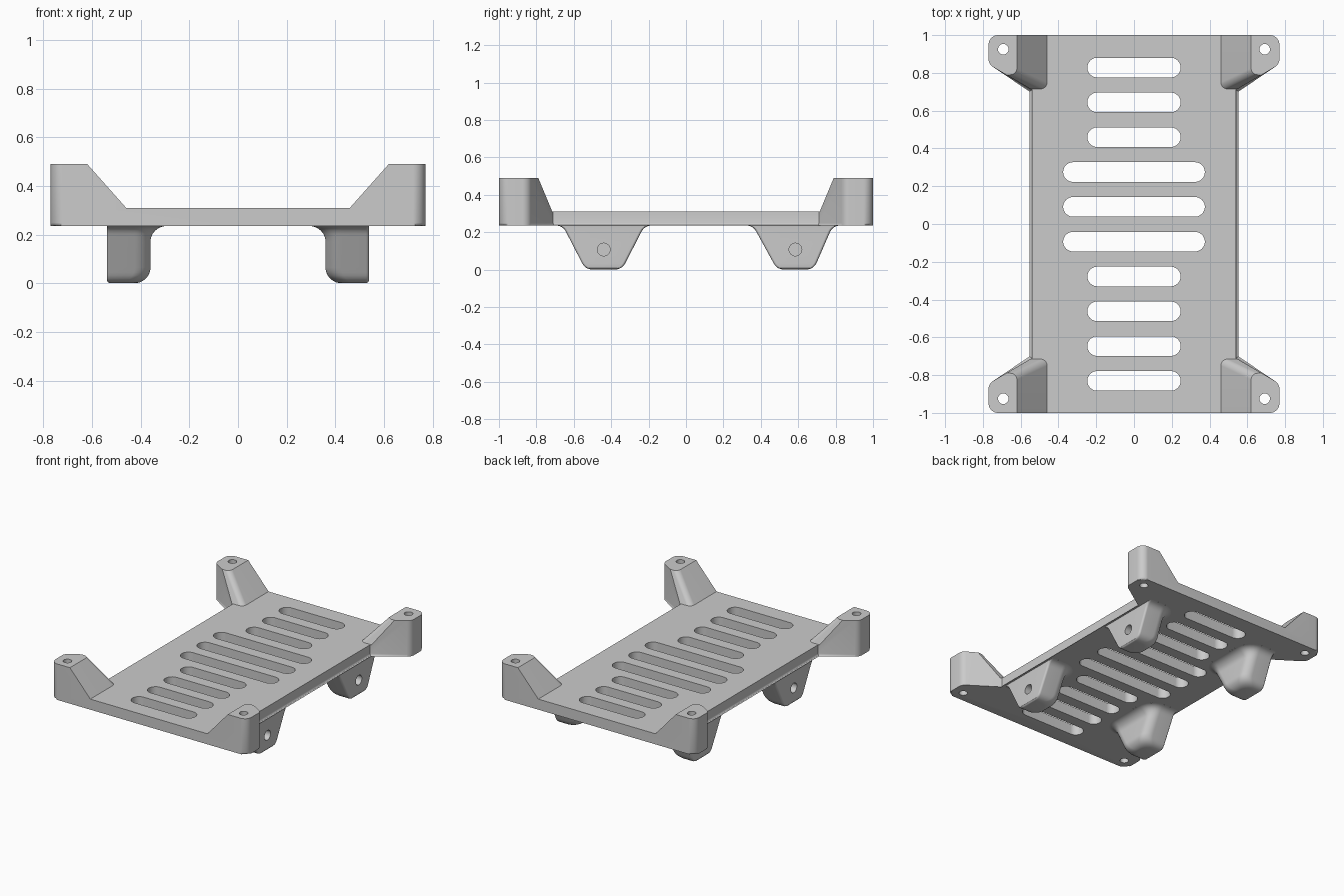
import bpy, bmesh
from math import sin, tan, cos, pi, radians
from mathutils import Vector

if "Cube" in bpy.data.objects:
    bpy.data.objects.remove(bpy.data.objects["Cube"])


def fillet(p0, p1, p2, r, n=8):
    """Arc points rounding the corner p1."""
    p0, p1, p2 = Vector(p0), Vector(p1), Vector(p2)
    if r <= 0:
        return [p1]
    a, b = (p0 - p1).normalized(), (p2 - p1).normalized()
    h = a.angle(b) / 2
    c = p1 + (a + b).normalized() * r / sin(h)
    v0, v1 = p1 + a * r / tan(h) - c, p1 + b * r / tan(h) - c
    return [c + v0.lerp(v1, i / n).normalized() * r for i in range(n + 1)]


def rounded(pts, n=8):
    """Closed outline from (x, y, radius) corners."""
    out = []
    for i, p in enumerate(pts):
        out += fillet(pts[i - 1][:2], p[:2], pts[(i + 1) % len(pts)][:2], p[2], n)
    return out


def four_way(quarter):
    """Mirror the front right quarter of an outline into all quarters."""
    half = quarter + [(x, -y, r) for x, y, r in reversed(quarter)]
    return half + [(-x, y, r) for x, y, r in reversed(half)]


def loft(bm, rings):
    loops = [[bm.verts.new(p) for p in ring] for ring in rings]
    n = len(loops[0])
    for a, b in zip(loops, loops[1:]):
        for i in range(n):
            bm.faces.new((a[i], a[(i + 1) % n], b[(i + 1) % n], b[i]))
    bm.faces.new(loops[0][::-1])
    bm.faces.new(loops[-1])


def prism(bm, outline, z0, z1):
    loft(bm, [[(p[0], p[1], z) for p in outline] for z in (z0, z1)])


def finish(bm, name):
    bmesh.ops.recalc_face_normals(bm, faces=bm.faces)
    me = bpy.data.meshes.new(name)
    bm.to_mesh(me)
    bm.free()
    ob = bpy.data.objects.new(name, me)
    bpy.context.collection.objects.link(ob)
    return ob


def combine(target, other, op):
    other.hide_render = True
    m = target.modifiers.new(op, 'BOOLEAN')
    m.operation, m.solver, m.object = op, 'EXACT', other
    bpy.context.view_layer.objects.active = target
    bpy.ops.object.modifier_apply(modifier=m.name)
    bpy.data.objects.remove(other)


BOTTOM, DECK, TOP = 0.235, 0.31, 0.49

# Tray blank with four ears and a softened lower rim
bm = bmesh.new()
ears = rounded(four_way([(0.77, -1, 0.05), (0.77, -0.845, 0.05), (0.54, -0.71, 0)]))
prism(bm, ears, BOTTOM, TOP)
rim = [e for e in bm.edges if all(v.co.z < BOTTOM + 0.001 for v in e.verts)]
bmesh.ops.bevel(bm, geom=rim, offset=0.014, segments=3, profile=0.5, affect='EDGES')
tray = finish(bm, "mounting_tray")

# Cross-shaped hollow that leaves the sloping corner posts
bm = bmesh.new()
rings = []
for z in (DECK, TOP + 0.02):
    a = 0.46 + (z - DECK) * 0.16 / 0.18
    b = 0.715 + (z - DECK) * 0.075 / 0.18
    cross = rounded(four_way([(a, -1.2, 0), (a, -b, 0.035), (1.2, -b, 0)]))
    rings.append([(p.x, p.y, z) for p in cross])
loft(bm, rings)
combine(tray, finish(bm, "deck_cutter"), 'DIFFERENCE')


# Legs: D-shaped horizontal sections, flared into the tray
def leg_profile(foot, head, r_foot, r_head):
    return (fillet((0, 0), (foot, 0), (head, BOTTOM), r_foot) +
            fillet((foot, 0), (head, BOTTOM), (1, BOTTOM), r_head))


def width_at(profile, z):
    for p, q in zip(profile, profile[1:]):
        if z <= q.y:
            return p.x + (q.x - p.x) * (z - p.y) / (q.y - p.y)
    return profile[-1].x


depth_prof = leg_profile(0.18, 0.1801, 0.065, 0.065)
heights = [0.0] + [p.y for p in depth_prof[1:-1]] + [BOTTOM - 0.0002]
LEGS = ((-0.44, 0.219, 0.219), (0.585, 0.227, 0.2))


def leg(side, cy, head_front, head_back):
    front = leg_profile(0.098, head_front, 0.06, 0.055)
    back = leg_profile(0.098, head_back, 0.06, 0.055)
    rings = []
    for z in heights + [0.262]:
        d = width_at(depth_prof, z)
        f, b = width_at(front, z), width_at(back, z)
        k = max(0, 0.015 - z)
        xo = 0.5395 - 0.015 + (0.015 ** 2 - k ** 2) ** 0.5
        xi = 0.54 - d
        r = min(0.065 + max(0, d - 0.18), 0.9 * f, 0.9 * b)
        sec = rounded([(xo, cy - f, 0.014), (xo, cy + b, 0.014),
                       (xi, cy + b, r), (xi, cy - f, r)])
        rings.append([(side * p.x, p.y, z) for p in sec])
    bm = bmesh.new()
    loft(bm, rings)
    return finish(bm, "leg")


for side in (-1, 1):
    for cy, hf, hb in LEGS:
        combine(tray, leg(side, cy, hf, hb), 'UNION')

# Ventilation slots, screw holes in the posts, blind holes in the legs
bm = bmesh.new()
for i in range(10):
    y = 0.828 - i * 0.1843
    w = 0.375 if i in (3, 4, 5) else 0.247
    h = 0.052
    prism(bm, rounded([(-w, y - h, h * 0.999), (w, y - h, h * 0.999),
                       (w, y + h, h * 0.999), (-w, y + h, h * 0.999)]), 0.1, 0.4)
ring = [(cos(i * pi / 16), sin(i * pi / 16)) for i in range(32)]
for sx in (-1, 1):
    for sy in (-1, 1):
        prism(bm, [(sx * 0.692 + 0.028 * u, sy * 0.925 + 0.028 * v) for u, v in ring], 0.1, 0.6)
    for cy, _, _ in LEGS:
        loft(bm, [[(sx * x, cy + 0.034 * u, 0.107 + 0.034 * v) for u, v in ring]
                  for x in (0.44, 0.6)])
combine(tray, finish(bm, "hole_cutter"), 'DIFFERENCE')

# Smooth the rounded surfaces, keep the edges crisp
tray.select_set(True)
bpy.context.view_layer.objects.active = tray
bpy.ops.object.shade_smooth_by_angle(angle=radians(30))
